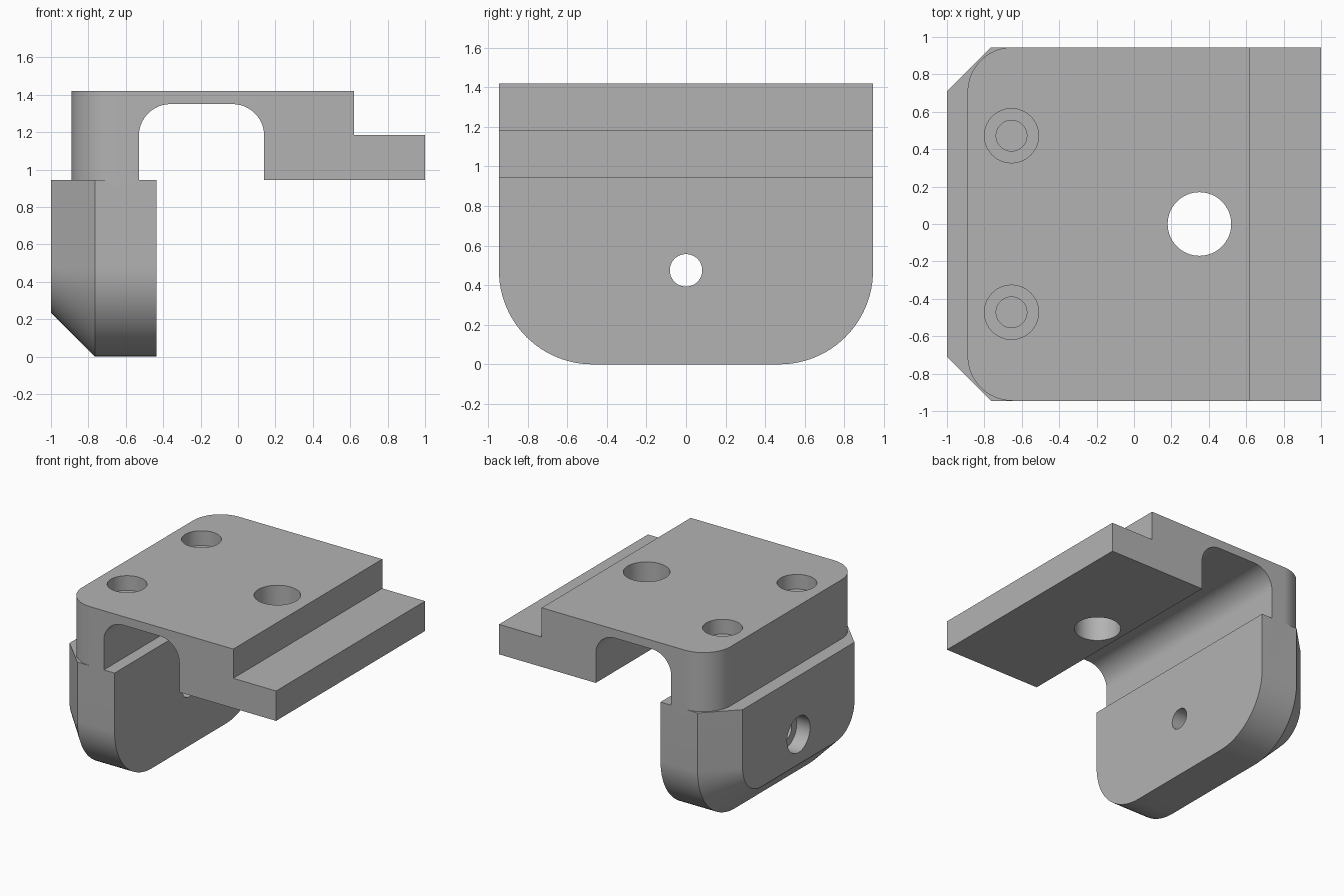
import bpy, bmesh, math
from mathutils import Matrix

cube = bpy.data.objects.get("Cube")
if cube:
    bpy.data.objects.remove(cube, do_unlink=True)

HALF = 0.945      # half width, also the height of the lower jaw
TOP = 1.42

steel = bpy.data.materials.new("plain grey")
steel.use_nodes = True
grey = (0.45, 0.45, 0.45, 1)
steel.diffuse_color = grey
steel.node_tree.nodes["Principled BSDF"].inputs["Base Color"].default_value = grey


def arc(cx, cy, r, start, end, steps=24):
    angles = [math.radians(start + (end - start) * i / steps) for i in range(steps + 1)]
    return [(cx + r * math.cos(a), cy + r * math.sin(a)) for a in angles]


def finish(bm, name):
    bmesh.ops.recalc_face_normals(bm, faces=bm.faces)
    mesh = bpy.data.meshes.new(name)
    bm.to_mesh(mesh)
    bm.free()
    mesh.materials.append(steel)
    obj = bpy.data.objects.new(name, mesh)
    bpy.context.collection.objects.link(obj)
    return obj


def loft(bm, rings):
    """Skin equal-length rings of points and cap both ends."""
    loops = [[bm.verts.new(p) for p in ring] for ring in rings]
    for a, b in zip(loops, loops[1:]):
        for i in range(len(a)):
            j = (i + 1) % len(a)
            bm.faces.new((a[i], a[j], b[j], b[i]))
    bm.faces.new(loops[0])
    bm.faces.new(loops[-1])


def boolean(target, tool, operation):
    mod = target.modifiers.new(operation.lower(), 'BOOLEAN')
    mod.operation, mod.solver, mod.object = operation, 'EXACT', tool
    bpy.context.view_layer.objects.active = target
    bpy.ops.object.modifier_apply(modifier=mod.name)
    bpy.data.objects.remove(tool, do_unlink=True)


def drill(target, x, y, z, radius, depth, along_x=False):
    """Cut a round hole starting at the point, going down or toward +x."""
    bm = bmesh.new()
    extra = 0.05
    bmesh.ops.create_cone(bm, cap_ends=True, segments=64, radius1=radius,
                          radius2=radius, depth=depth + extra)
    bmesh.ops.translate(bm, verts=bm.verts, vec=(0, 0, (extra - depth) / 2))
    if along_x:
        bmesh.ops.rotate(bm, verts=bm.verts, matrix=Matrix.Rotation(-math.pi / 2, 3, 'Y'))
    bmesh.ops.translate(bm, verts=bm.verts, vec=(x, y, z))
    boolean(target, finish(bm, "hole_cutter"), 'DIFFERENCE')


# Upper plate: stepped side profile with a round-cornered slot beneath
profile = [(-0.89, HALF), (-0.53, HALF)]
profile += arc(-0.36, 1.18, 0.17, 180, 90) + arc(-0.03, 1.18, 0.17, 90, 0)
profile += [(0.14, HALF), (1, HALF), (1, 1.185), (0.62, 1.185), (0.62, TOP), (-0.89, TOP)]
bm = bmesh.new()
loft(bm, [[(x, y, z) for x, z in profile] for y in (-HALF, HALF)])
corners = [e for e in bm.edges if all(v.co.x < -0.88 for v in e.verts)
           and abs(e.verts[0].co.y - e.verts[1].co.y) < 0.01]
bmesh.ops.bevel(bm, geom=corners, offset=0.24, segments=20, profile=0.5, affect='EDGES')
bracket = finish(bm, "mounting_bracket")

# Lower jaw: rounded bottom corners and a chamfer round the outer face
def jaw_ring(x, inset):
    r = 0.473 - inset
    outline = [(HALF - inset, HALF)] + arc(0.472, 0.473, r, 0, -90)
    outline += arc(-0.472, 0.473, r, -90, -180) + [(inset - HALF, HALF)]
    return [(x, y, z) for y, z in outline]


bm = bmesh.new()
loft(bm, [jaw_ring(-0.435, 0), jaw_ring(-0.765, 0), jaw_ring(-1, 0.236)])
boolean(bracket, finish(bm, "lower_jaw"), 'UNION')

# Plate hole, counterbored screw holes and counterbored jaw hole
drill(bracket, 0.35, 0, TOP, 0.17, 0.6)
for y in (-0.472, 0.472):
    drill(bracket, -0.655, y, TOP, 0.145, 0.118)
    drill(bracket, -0.655, y, TOP, 0.082, 0.8)
drill(bracket, -1, 0, 0.475, 0.145, 0.118, along_x=True)
drill(bracket, -1, 0, 0.475, 0.082, 0.7, along_x=True)

bpy.ops.object.select_all(action='DESELECT')
bracket.select_set(True)
bpy.context.view_layer.objects.active = bracket
bpy.ops.object.shade_smooth_by_angle(angle=math.radians(25))
